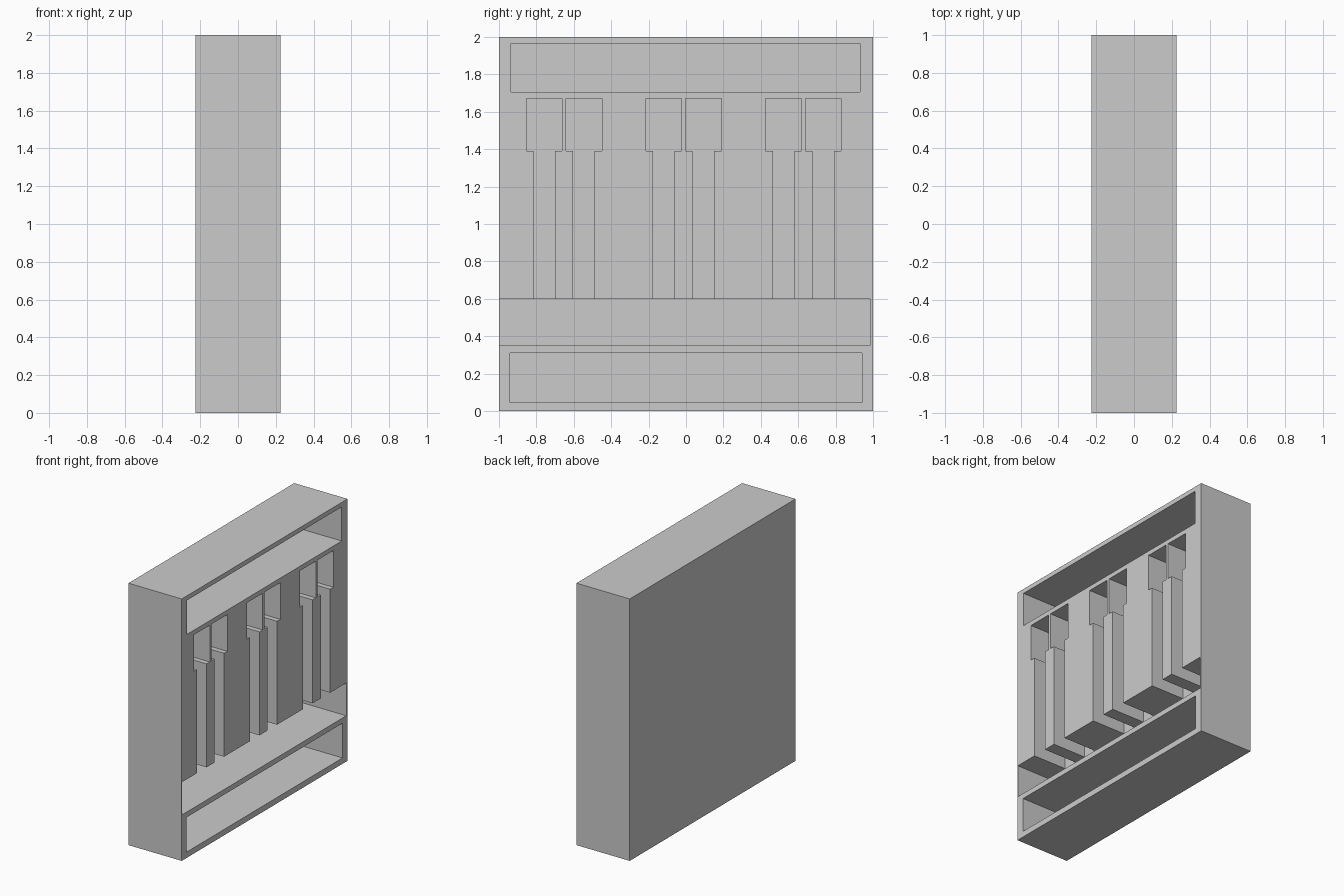
import bpy

if "Cube" in bpy.data.objects:
    bpy.data.objects.remove(bpy.data.objects["Cube"], do_unlink=True)

OPEN_X = 0.225     # plane of the open side
SHELF_DEPTH = 0.40
SLOT_DEPTH = 0.28


def box(name, x, y, z):
    """Axis-aligned box from three (low, high) ranges."""
    spans = (x, y, z)
    bpy.ops.mesh.primitive_cube_add(size=1, location=[(a + b) / 2 for a, b in spans])
    ob = bpy.context.object
    ob.name = name
    ob.scale = [b - a for a, b in spans]
    bpy.ops.object.transform_apply(location=True, rotation=False, scale=True)
    return ob


def carve(y, z, depth):
    """Sink a rectangular recess into the open side of the cabinet."""
    cutter = box("recess_cutter", (OPEN_X - depth, OPEN_X + 0.1), y, z)
    cutter.hide_render = True
    bpy.context.view_layer.objects.active = cabinet
    mod = cabinet.modifiers.new("recess", "BOOLEAN")
    mod.operation = "DIFFERENCE"
    mod.solver = "EXACT"
    mod.object = cutter
    bpy.ops.object.modifier_apply(modifier=mod.name)
    bpy.data.objects.remove(cutter, do_unlink=True)


# Solid cabinet body
cabinet = box("cabinet", (-OPEN_X, OPEN_X), (-1, 1), (0, 2))

# Long shelves: top, middle and bottom
carve((-0.935, 0.93), (1.705, 1.965), SHELF_DEPTH)
carve((-0.997, 0.985), (0.35, 0.6), SHELF_DEPTH)
carve((-0.94, 0.94), (0.045, 0.31), SHELF_DEPTH)

# Three pairs of hanging slots: wide niche above, narrow slot down to the shelf
for pair in (-0.652, -0.013, 0.628):
    for side in (-1, 1):
        y = pair + side * 0.106
        carve((y - 0.096, y + 0.096), (1.39, 1.67), SLOT_DEPTH)
        carve((y - 0.057, y + 0.057), (0.55, 1.45), SLOT_DEPTH)

# Plain grey finish
grey = bpy.data.materials.new("plain_grey")
grey.use_nodes = True
colour = (0.6, 0.6, 0.6, 1)
grey.diffuse_color = colour
grey.node_tree.nodes["Principled BSDF"].inputs["Base Color"].default_value = colour
cabinet.data.materials.clear()
cabinet.data.materials.append(grey)
